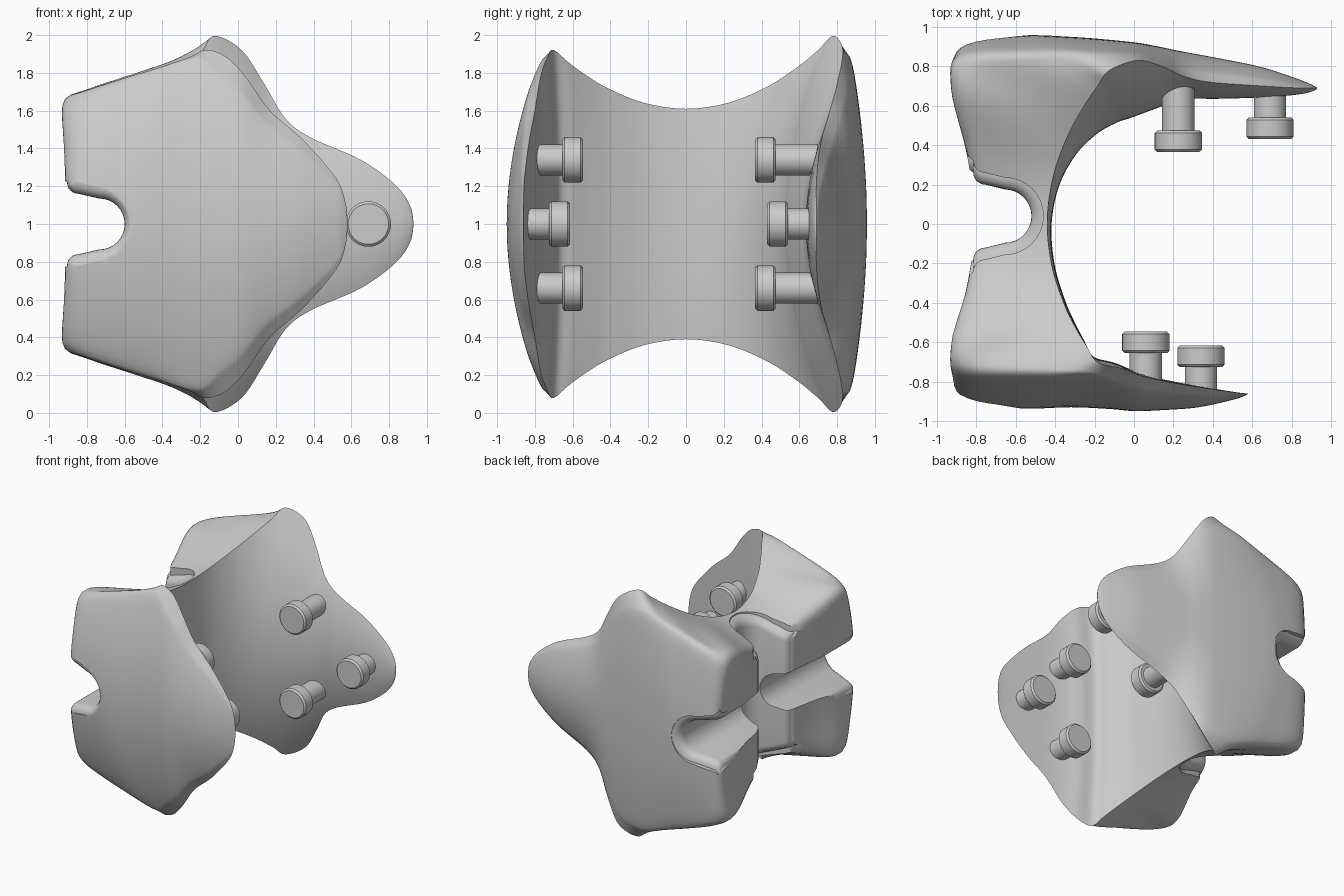
import bpy, bmesh, math
from mathutils import Vector

cube = bpy.data.objects.get("Cube")
if cube:
    bpy.data.objects.remove(cube, do_unlink=True)

grey = bpy.data.materials.new("plain_grey")
grey.use_nodes = True
grey.diffuse_color = (0.6, 0.6, 0.6, 1)
grey.node_tree.nodes["Principled BSDF"].inputs["Base Color"].default_value = grey.diffuse_color


def make_object(name, bm):
    bmesh.ops.remove_doubles(bm, verts=bm.verts, dist=0.0005)
    bmesh.ops.recalc_face_normals(bm, faces=bm.faces)
    mesh = bpy.data.meshes.new(name)
    bm.to_mesh(mesh)
    bm.free()
    mesh.materials.append(grey)
    obj = bpy.data.objects.new(name, mesh)
    bpy.context.collection.objects.link(obj)
    return obj


def activate(obj):
    bpy.ops.object.select_all(action='DESELECT')
    obj.select_set(True)
    bpy.context.view_layer.objects.active = obj


def smooth(obj, degrees):
    activate(obj)
    bpy.ops.object.shade_smooth_by_angle(angle=math.radians(degrees))


def loft(bm, rows):
    """Skin closed loops of points and return the loops of vertices."""
    loops = [[bm.verts.new(p) for p in row] for row in rows]
    for a, b in zip(loops, loops[1:]):
        for k in range(len(a)):
            j = (k + 1) % len(a)
            bm.faces.new((a[k], a[j], b[j], b[k]))
    return loops


def inner_middle(x, y, height):
    """The bore narrows towards mid height, more so at the back."""
    flare = height ** 1.2
    return x + (.04 + .09 * y) * flare, y - (.17 * y + .18 * y * y) * flare


def flange(x, y, height, thickness):
    """Lens section of a thin flange: rim, inner middle, shoulder, outer middle."""
    outer = Vector((x - .05 * height, y + thickness))
    shoulder = Vector((x, y)).lerp(outer, .4)
    return [x, y, height, *inner_middle(x, y, height), *shoulder, height * .86, *outer]


def core(y, shoulder_x, shoulder_y, shoulder_height, outer_x, outer_y):
    """Section of the thick block: the rim follows a saddle curve."""
    x, height = .52 * y * y - .44, .61 + .635 * y * y
    side = (-.87, -.98) if y < 0 else (1, 1)
    return [x, y, height, *inner_middle(x, y, height),
            shoulder_x, shoulder_y * side[0], shoulder_height, outer_x, outer_y * side[1]]


# Flange rims from the tip inwards: x, y, half height, thickness
front_flange = [(.58, -.86, 0, 0), (.57, -.86, .11, -.01), (.52, -.855, .24, -.035), (.35, -.83, .44, -.1),
                (.17, -.8, .6, -.145), (.04, -.77, .78, -.18), (-.07, -.73, .89, -.21)]
back_flange = [(.93, .69, 0, 0), (.91, .69, .1, .015), (.83, .69, .21, .05), (.65, .7, .34, .1),
               (.38, .72, .46, .135), (.25, .75, .56, .13), (.14, .8, .74, .105), (.02, .83, .92, .095)]
# Block outline from flange to middle, shared by both sides
block = [(-.22, .88, .87, -.32, .95), (-.5, .88, .81, -.6, .955),
         (-.88, .85, .7, -.88, .9), (-.94, .68, .67, -.9, .72), (-.85, .34, .54, -.84, .36)]

sections = [flange(*row) for row in front_flange]
sections += [core(y, *row) for y, row in zip((-.7, -.62, -.52, -.41, -.22), block)]
sections.append(core(0, -.81, .02, .46, -.8, .02))
sections += [core(y, *row) for y, row in zip((.22, .42, .58, .7, .78), reversed(block))]
sections += [flange(*row) for row in reversed(back_flange)]


def spline(rows, steps):
    """Smooth curve through all the sections."""
    result = []
    last = len(rows) - 1
    for i in range(last):
        a, b, c, d = (rows[min(max(i + k, 0), last)] for k in (-1, 0, 1, 2))
        for s in range(steps):
            t = s / steps
            result.append([q + .5 * t * (r - p + t * (2 * p - 5 * q + 4 * r - w + t * (3 * (q - r) + w - p)))
                           for p, q, r, w in zip(a, b, c, d)])
    return result + [rows[last]]


def ring(row, n=14):
    """Closed loop round one section: inner face, then the outer face."""
    rim_x, rim_y, rim_h, in_x, in_y, sh_x, sh_y, sh_h, out_x, out_y = row

    def arc(mid_x, mid_y, end_x, end_y, height):
        steps = [1 - k / n for k in range(2 * n + 1)]
        return [Vector((mid_x + (end_x - mid_x) * t * t, mid_y + (end_y - mid_y) * t * t, 1 + t * height))
                for t in steps]

    inner = arc(in_x, in_y, rim_x, rim_y, rim_h)
    face = arc(out_x, out_y, sh_x, sh_y, sh_h)[::-1]
    outer = [inner[-1].lerp(face[0], k / n) for k in range(n)] + face
    outer += [face[-1].lerp(inner[0], k / n) for k in range(1, n + 1)]
    for _ in range(4):
        outer = [outer[0]] + [(a + b * 2 + c) / 4 for a, b, c in zip(outer, outer[1:], outer[2:])] + [outer[-1]]
    return inner + outer[1:-1]


# Body
bm = bmesh.new()
loft(bm, [ring(row) for row in spline(sections, 6)])
body = make_object("saddle_body", bm)


def slot_outline(mouth, end, half, r=.06):
    """Round-ended slot with a flared mouth."""
    side = [(-1.2, half + .12), (mouth - .04, half + .12)]
    for k in range(7):
        a = math.pi / 2 * k / 6
        side.append((mouth + r * (1 - math.cos(a)), half + .025 + r * (1 - math.sin(a))))
    for k in range(9):
        a = math.pi / 2 * k / 8
        side.append((end - half * (1 - math.sin(a)), half * math.cos(a)))
    return side + [(x, -w) for x, w in reversed(side[:-1])]


def slot_cutter(name, mouth, end, half, surface, place, r=.06):
    """Slot run right through, widening in a round where it leaves the surface."""
    layers = [(r, 1.5)]
    for k in range(6):
        a = math.pi / 2 * k / 5
        layers.append((r * (1 - math.sin(a)), r * (math.cos(a) - 1)))
    rows = []
    for sign, order in ((-1, layers), (1, layers[::-1])):
        for widen, offset in order:
            outline = slot_outline(mouth, end + widen, half + widen)
            rows.append([place(x, w, sign * (surface(max(x, mouth)) - r + r + offset)) for x, w in outline])
    bm = bmesh.new()
    loops = loft(bm, rows)
    bm.faces.new(loops[0])
    bm.faces.new(loops[-1])
    cutter = make_object(name, bm)
    cutter.hide_render = True
    return cutter


# Two crossing slots split the block into four feet
cutters = [
    slot_cutter("level_slot", -.905, -.6, .135, lambda x: .94 + .25 * (x + .6), lambda x, w, d: (x, d, 1 + w)),
    slot_cutter("upright_slot", -.815, -.52, .135, lambda x: .6 + .38 * (x + .44), lambda x, w, d: (x, .04 + w, 1 + d)),
]
for cutter in cutters:
    activate(body)
    mod = body.modifiers.new(cutter.name, 'BOOLEAN')
    mod.operation = 'DIFFERENCE'
    mod.solver = 'EXACT'
    mod.object = cutter
    bpy.ops.object.modifier_apply(modifier=mod.name)
    bpy.data.objects.remove(cutter, do_unlink=True)
smooth(body, 45)


def peg(name, x, y, z, root):
    """Chamfered round head on a thinner shaft."""
    head, shaft, depth, cut = .12, .082, .11, .013
    direction = 1 if root > y else -1
    length = abs(root - y)
    profile = [(0, 0), (head - cut, 0), (head, cut), (head, depth - cut), (head - cut, depth),
               (shaft, depth), (shaft, length), (0, length)]
    bm = bmesh.new()
    verts = [bm.verts.new((x + r, y + direction * h, z)) for r, h in profile]
    edges = [bm.edges.new(pair) for pair in zip(verts, verts[1:])]
    bmesh.ops.spin(bm, geom=verts + edges, cent=(x, y, z), axis=(0, 1, 0), angle=math.tau, steps=40)
    smooth(make_object(name, bm), 30)


# Three pegs inside each flange
for label, z in (("upper", 1.34), ("lower", .66)):
    peg("back_peg_" + label, .225, .365, z, .76)
    peg("front_peg_" + label, .06, -.545, z, -.84)
peg("back_peg_middle", .69, .43, 1, .71)
peg("front_peg_middle", .34, -.615, 1, -.88)
